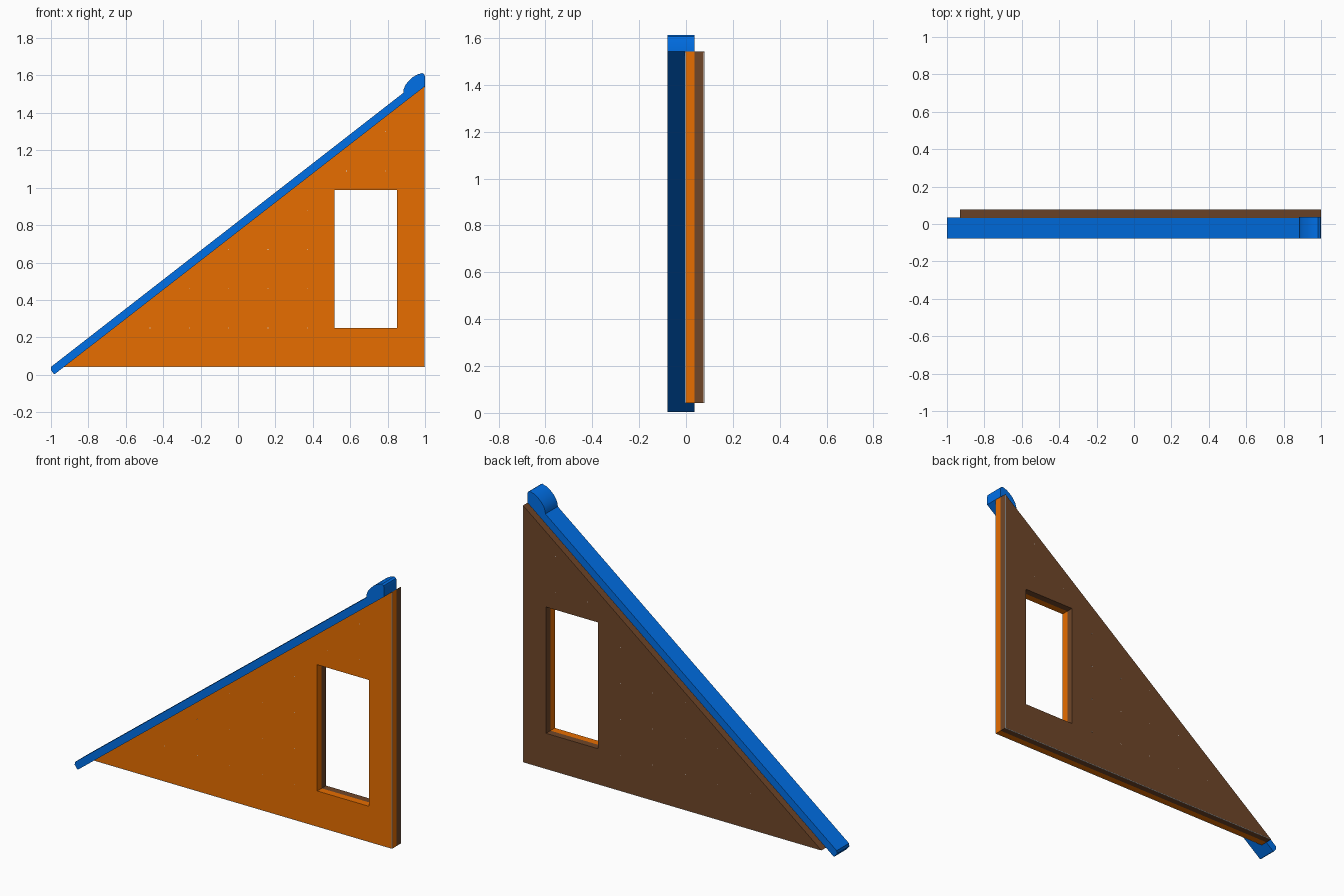
import bpy, bmesh
from mathutils import Vector

if "Cube" in bpy.data.objects:
    bpy.data.objects.remove(bpy.data.objects["Cube"])


def material(name, rgb):
    m = bpy.data.materials.new(name)
    m.diffuse_color = (*rgb, 1)
    m.use_nodes = True
    m.node_tree.nodes["Principled BSDF"].inputs["Base Color"].default_value = m.diffuse_color
    return m


orange = material("orange", (0.80, 0.155, 0.0))
brown = material("brown", (0.16, 0.062, 0.022))
blue = material("blue", (0.0, 0.16, 0.80))
white = material("white", (0.8, 0.8, 0.8))


def prism(name, faces, y0, y1, mat):
    """Extrude flat x-z faces from y0 to y1; shared points are welded."""
    bm = bmesh.new()
    for pts in faces:
        bm.faces.new([bm.verts.new((x, y0, z)) for x, z in pts])
    bmesh.ops.remove_doubles(bm, verts=bm.verts[:], dist=1e-5)
    ext = bmesh.ops.extrude_face_region(bm, geom=bm.faces[:], use_keep_orig=True)
    verts = [v for v in ext["geom"] if isinstance(v, bmesh.types.BMVert)]
    bmesh.ops.translate(bm, verts=verts, vec=(0, y1 - y0, 0))
    bmesh.ops.recalc_face_normals(bm, faces=bm.faces[:])
    me = bpy.data.meshes.new(name)
    bm.to_mesh(me)
    bm.free()
    me.materials.append(mat)
    ob = bpy.data.objects.new(name, me)
    bpy.context.collection.objects.link(ob)
    return ob


def rect(x0, x1, z0, z1):
    return [(x0, z0), (x1, z0), (x1, z1), (x0, z1)]


# Roof slope running from the low tip to the high corner
tip, peak = Vector((-0.93, 0.042)), Vector((0.999, 1.542))
d = (peak - tip).normalized()
n = Vector((-d.y, d.x))


def slope(x):
    return tip.y + (x - tip.x) * d.y / d.x


# Triangular wall split into columns around the window opening
L, R, B, T = 0.515, 0.85, 0.25, 0.988
base, end = tip.y, peak.x
wall = [
    [tuple(tip), (L, base), (L, B), (L, T), (L, slope(L))],
    [(L, base), (R, base), (R, B), (L, B)],
    [(L, T), (R, T), (R, slope(R)), (L, slope(L))],
    [(R, base), (end, base), tuple(peak), (R, slope(R)), (R, T), (R, B)],
]
prism("outer_wall", wall, -0.004, 0.037, orange)
prism("inner_wall", wall, 0.037, 0.078, brown)

# Fine pale edging and small studs on a regular grid, on both wall faces
s = 0.004
studs = []
for i in range(9):
    for j in range(1, 7):
        x, z = -0.68 + 0.21 * i, 0.04 + 0.21 * j
        in_window = L - 0.01 < x < R + 0.01 and B - 0.01 < z < T + 0.01
        if x < 0.98 and z < slope(x) - 0.02 and not in_window:
            studs.append(rect(x - s / 2, x + s / 2, z - s / 2, z + s / 2))
for side, y0, y1 in (("front", -0.0045, -0.0005), ("back", 0.0745, 0.0785)):
    prism(side + "_edging", [rect(end - s, end + 0.0005, base, peak.y - 0.005)], y0, y1, white)
    prism(side + "_bottom_edging", [rect(-0.92, end - s, base - 0.0005, base + 0.002)], y0, y1, white)
    prism(side + "_studs", studs, y0, y1, white)

# Sloping roof trim with a slightly eased lower end
low = tip - d * 0.066
th = 0.043
trim = [low + d * 0.003, low + n * 0.003, low + n * (th - 0.012),
        low + n * th + d * 0.012, peak + n * th - d * 0.06, peak]
prism("roof_trim", [[tuple(p) for p in trim]], -0.078, 0.036, blue)

# Rounded ridge cap at the peak
cap = [(1.0, 1.543), (1.0, 1.592), (0.996, 1.606), (0.985, 1.613), (0.958, 1.605),
       (0.934, 1.591), (0.911, 1.570), (0.894, 1.547), (0.885, 1.524),
       (0.883, 1.498), (0.91, slope(0.91) + 0.001)]
ridge = prism("ridge_cap", [cap], -0.0785, 0.0365, blue)

# Smooth the curved top of the cap, keeping its corners sharp
bpy.context.view_layer.objects.active = ridge
ridge.select_set(True)
bpy.ops.object.shade_smooth_by_angle(angle=0.7)
